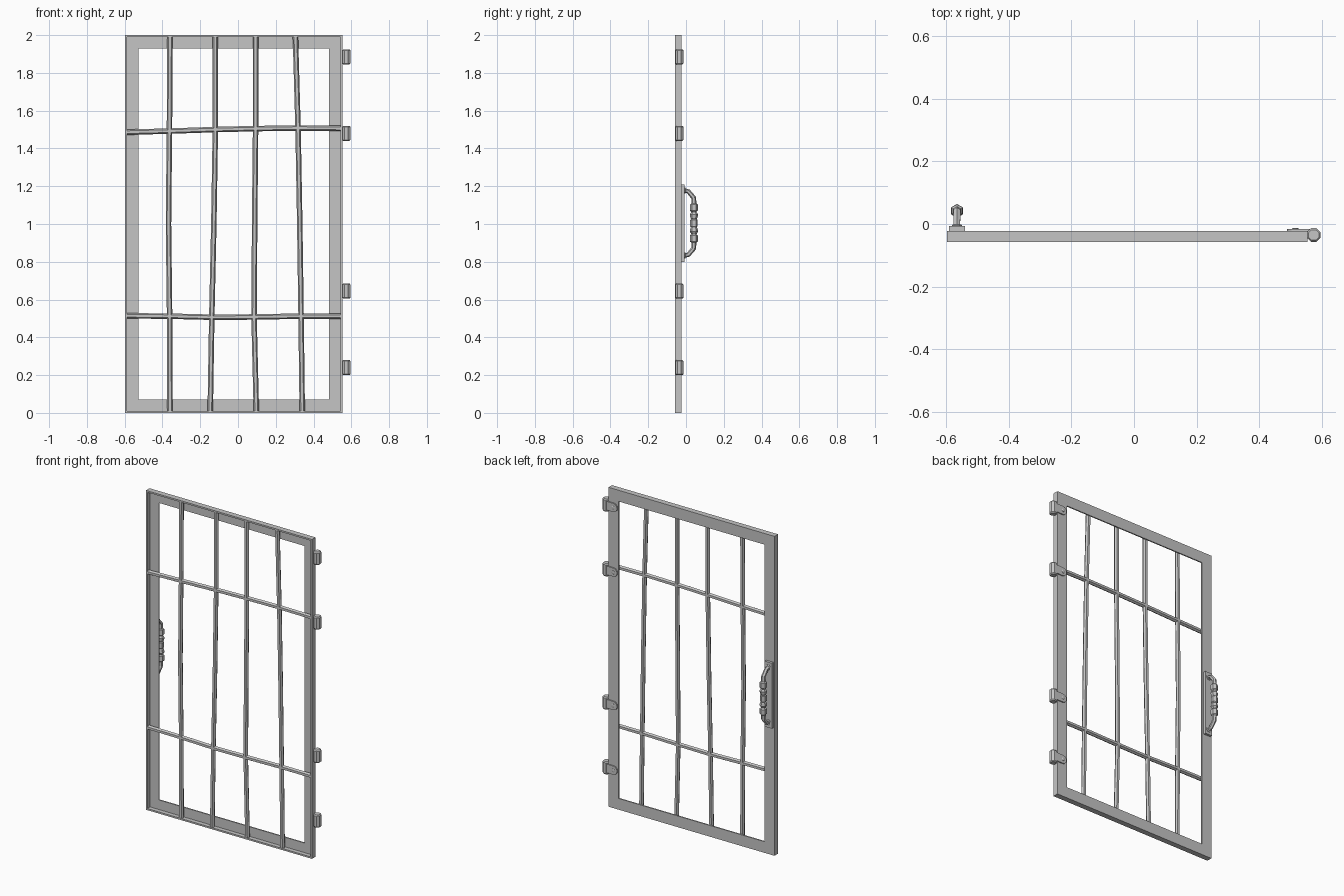
import bpy, bmesh, math
from mathutils import Vector

cube = bpy.data.objects.get("Cube")
if cube:
    bpy.data.objects.remove(cube, do_unlink=True)

iron = bpy.data.materials.new("light_grey_iron")
iron.use_nodes = True
GREY = (0.56, 0.56, 0.56, 1)
iron.diffuse_color = GREY
iron.node_tree.nodes["Principled BSDF"].inputs["Base Color"].default_value = GREY


def finish(name, bm):
    bmesh.ops.recalc_face_normals(bm, faces=bm.faces)
    mesh = bpy.data.meshes.new(name)
    bm.to_mesh(mesh)
    bm.free()
    mesh.materials.append(iron)
    obj = bpy.data.objects.new(name, mesh)
    bpy.context.collection.objects.link(obj)
    return obj


def tube(name, points, radii, sides, ref):
    """Sweep a polygon of varying radius along a path."""
    bm = bmesh.new()
    pts = [Vector(p) for p in points]
    rings = []
    for i, p in enumerate(pts):
        t = (pts[min(i + 1, len(pts) - 1)] - pts[max(i - 1, 0)]).normalized()
        u = Vector(ref)
        u = (u - t * u.dot(t)).normalized()
        v = t.cross(u)
        ring = []
        for k in range(sides):
            a = math.tau * (k + 0.5) / sides
            ring.append(bm.verts.new(p + (u * math.cos(a) + v * math.sin(a)) * radii[i]))
        rings.append(ring)
    for a, b in zip(rings, rings[1:]):
        for k in range(sides):
            n = (k + 1) % sides
            bm.faces.new((a[k], a[n], b[n], b[k]))
    bm.faces.new(rings[0])
    bm.faces.new(rings[-1])
    return finish(name, bm)


def plate(name, outline, y0, y1):
    """Extrude an x-z outline from y0 to y1."""
    bm = bmesh.new()
    face = bm.faces.new([bm.verts.new((x, y0, z)) for x, z in outline])
    out = bmesh.ops.extrude_face_region(bm, geom=[face])
    verts = [g for g in out["geom"] if isinstance(g, bmesh.types.BMVert)]
    bmesh.ops.translate(bm, verts=verts, vec=(0, y1 - y0, 0))
    return finish(name, bm)


# Angle-iron frame: an L section swept round the rectangle with mitred corners
LEFT, RIGHT, TOP = -0.597, 0.553, 2.0
FRONT, BACK = -0.058, -0.023
section = [(0, FRONT), (0, BACK), (0.07, BACK), (0.07, BACK - 0.008),
           (0.01, BACK - 0.008), (0.01, FRONT)]
bm = bmesh.new()
loops = []
for d, y in section:
    corners = [(LEFT + d, d), (RIGHT - d, d), (RIGHT - d, TOP - d), (LEFT + d, TOP - d)]
    loops.append([bm.verts.new((x, y, z)) for x, z in corners])
for i, a in enumerate(loops):
    b = loops[(i + 1) % len(loops)]
    for k in range(4):
        n = (k + 1) % 4
        bm.faces.new((a[k], a[n], b[n], b[k]))
finish("frame", bm)

# Slightly crooked bars, given as offsets at the listed stations
BAR_Y, BAR_R = -0.0445, 0.0145
heights = [0.01, 0.5, 1.0, 1.5, 1.99]
uprights = [
    [-0.360, -0.362, -0.368, -0.363, -0.360],
    [-0.147, -0.139, -0.128, -0.120, -0.120],
    [0.097, 0.085, 0.088, 0.093, 0.093],
    [0.340, 0.334, 0.327, 0.318, 0.304],
]
for i, xs in enumerate(uprights):
    tube(f"upright_bar_{i + 1}", [(x, BAR_Y, z) for x, z in zip(xs, heights)],
         [BAR_R] * 5, 6, (0, 1, 0))

stations = [LEFT + 0.01, -0.36, -0.12, 0.09, 0.32, RIGHT - 0.01]
rails = {"lower_rail": [0.514, 0.512, 0.506, 0.508, 0.512, 0.512],
         "upper_rail": [1.486, 1.492, 1.500, 1.505, 1.508, 1.506]}
for name, zs in rails.items():
    tube(name, [(x, BAR_Y, z) for x, z in zip(stations, zs)],
         [BAR_R] * 6, 6, (0, 1, 0))

# Hinges: chamfered barrel, rounded leaf and rivet
for i, z in enumerate((0.24, 0.645, 1.48, 1.885)):
    x, y = 0.574, -0.035
    tube(f"hinge_barrel_{i + 1}",
         [(x, y, z + h) for h in (-0.04, -0.034, 0.034, 0.04)],
         [0.018, 0.0235, 0.0235, 0.018], 8, (1, 0, 0))
    arc = [math.radians(a) for a in range(90, 271, 30)]
    leaf = [(x, z + 0.027)]
    leaf += [(0.515 + 0.026 * math.cos(a), z + 0.027 * math.sin(a)) for a in arc]
    leaf += [(x, z - 0.027)]
    plate(f"hinge_leaf_{i + 1}", leaf, BACK - 0.001, BACK + 0.007)
    tube(f"hinge_rivet_{i + 1}", [(0.515, BACK + d, z) for d in (0.005, 0.009, 0.011)],
         [0.011, 0.011, 0.007], 8, (1, 0, 0))

# Handle backplate with low collars
HX, HZ = -0.565, 1.005
x0, x1 = HX - 0.025, HX + 0.025
plate("handle_backplate", [(x0, 0.8), (x1, 0.8), (x1, 1.21), (x0, 1.21)],
      BACK - 0.001, -0.007)
for side in (-1, 1):
    z = HZ + side * 0.172
    tube("handle_collar_" + ("upper" if side > 0 else "lower"),
         [(HX, d, z) for d in (-0.009, -0.004, -0.002)], [0.018, 0.018, 0.014],
         8, (1, 0, 0))

# Beaded grip: half the path as (y, height from middle, radius), then mirrored
half = [(-0.008, 0.172, 0.012), (0.012, 0.168, 0.012), (0.040, 0.135, 0.013),
        (0.042, 0.104, 0.014), (0.042, 0.098, 0.021), (0.042, 0.066, 0.021),
        (0.042, 0.059, 0.014), (0.042, 0.053, 0.017), (0.042, 0.046, 0.022),
        (0.042, 0.028, 0.019), (0.042, 0.022, 0.015), (0.042, 0.017, 0.020)]
grip = half + [(y, -h, r) for y, h, r in reversed(half)]
tube("handle_grip", [(HX, y, HZ + h) for y, h, r in grip],
     [r for y, h, r in grip], 6, (1, 0, 0))
